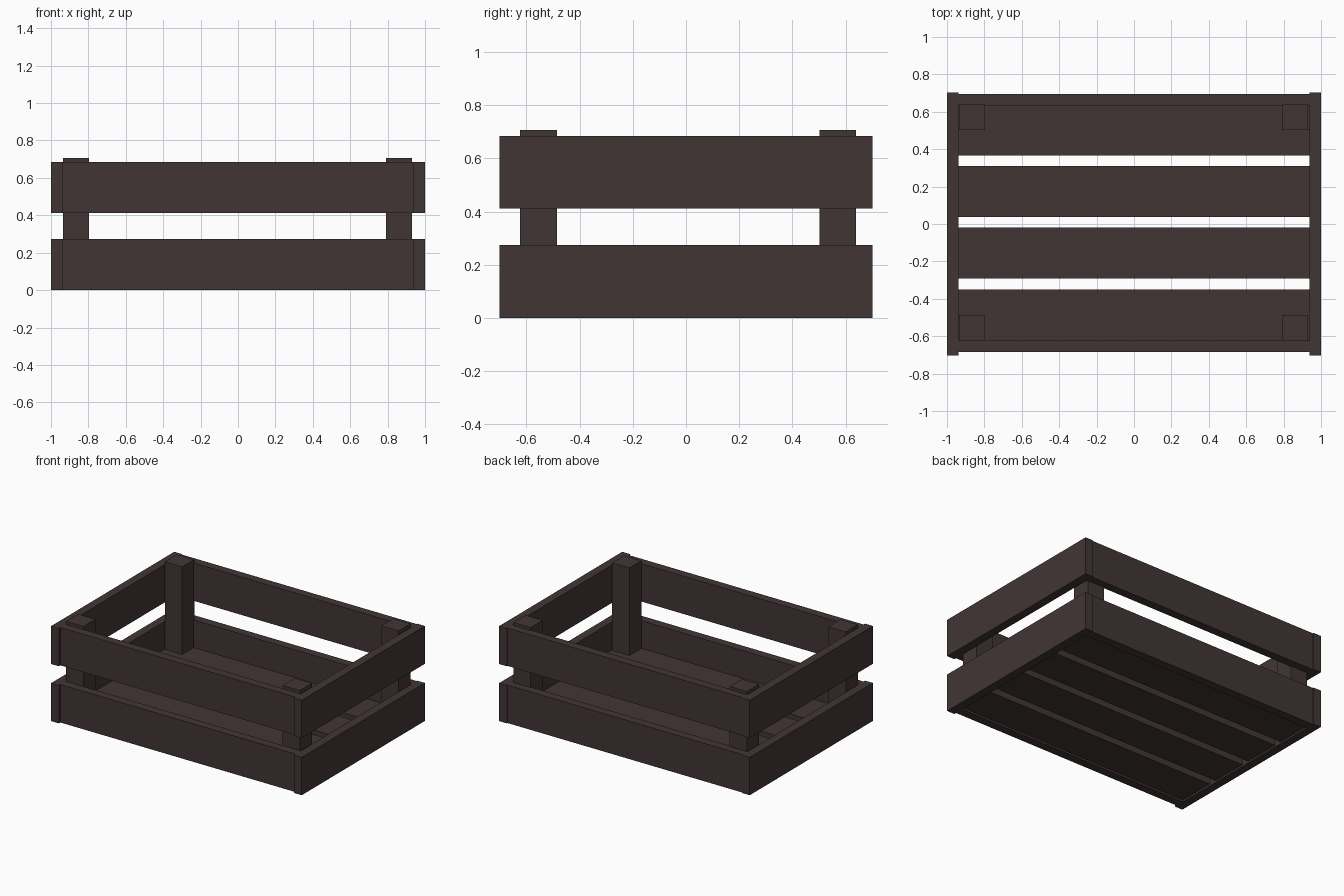
import bpy

if "Cube" in bpy.data.objects:
    bpy.data.objects.remove(bpy.data.objects["Cube"])

wood = bpy.data.materials.new("dark brown wood")
wood.diffuse_color = (0.055, 0.036, 0.036, 1)
wood.use_nodes = True
wood.node_tree.nodes["Principled BSDF"].inputs["Base Color"].default_value = wood.diffuse_color


def box(name, x, y, z):
    """Box spanning the (min, max) ranges on each axis."""
    bpy.ops.mesh.primitive_cube_add(size=1, location=[sum(r) / 2 for r in (x, y, z)])
    ob = bpy.context.object
    ob.name = name
    ob.scale = [r[1] - r[0] for r in (x, y, z)]
    bpy.ops.object.transform_apply(location=False, rotation=False, scale=True)
    ob.data.materials.append(wood)
    return ob


# two tiers of side boards
for tier, z in (("lower", (0, 0.274)), ("upper", (0.412, 0.685))):
    box(tier + "_left_board", (-1, -0.938), (-0.702, 0.702), z)
    box(tier + "_right_board", (0.938, 1), (-0.702, 0.702), z)
    box(tier + "_front_board", (-0.938, 0.938), (-0.685, -0.623), z)
    box(tier + "_back_board", (-0.938, 0.938), (0.633, 0.695), z)

# floor slats
for i in range(4):
    y = -0.622 + i * 0.3297
    box("floor_slat", (-0.938, 0.938), (y, y + 0.273), (0.013, 0.075))

# corner posts standing on the floor
for x in ((-0.935, -0.797), (0.792, 0.930)):
    for y in ((-0.624, -0.486), (0.502, 0.640)):
        box("corner_post", x, y, (0.07, 0.707))
